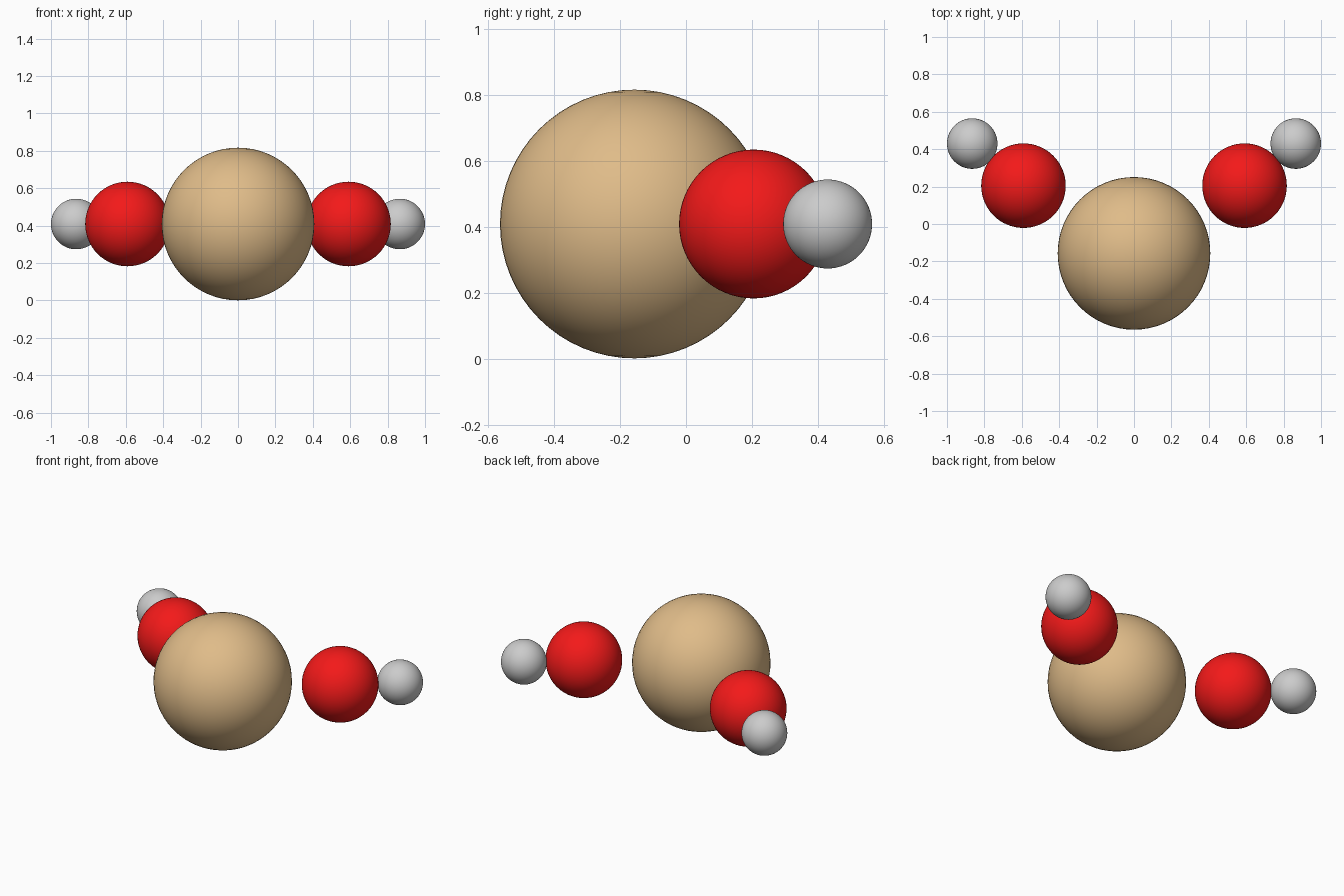
import bpy

if "Cube" in bpy.data.objects:
    bpy.data.objects.remove(bpy.data.objects["Cube"])

Z = 0.409  # all atom centres lie in one horizontal plane


def material(name, color):
    m = bpy.data.materials.new(name)
    m.diffuse_color = color
    m.use_nodes = True
    m.node_tree.nodes["Principled BSDF"].inputs["Base Color"].default_value = m.diffuse_color
    return m


def atom(name, x, y, radius, mat=None):
    bpy.ops.mesh.primitive_uv_sphere_add(segments=64, ring_count=32,
                                         radius=radius, location=(x, y, Z))
    ob = bpy.context.object
    ob.name = name
    bpy.ops.object.shade_smooth()
    if mat:
        ob.data.materials.append(mat)


tan = material("tan", (0.74, 0.50, 0.25, 1))
red = material("red", (0.9, 0.01, 0.01, 1))

# Large central atom
atom("central_atom", 0, -0.157, 0.408, tan)

# Mirrored pairs of oxygen and hydrogen atoms
for side, label in ((-1, "left"), (1, "right")):
    atom(label + "_oxygen", side * 0.591, 0.205, 0.226, red)
    atom(label + "_hydrogen", side * 0.865, 0.43, 0.135)
